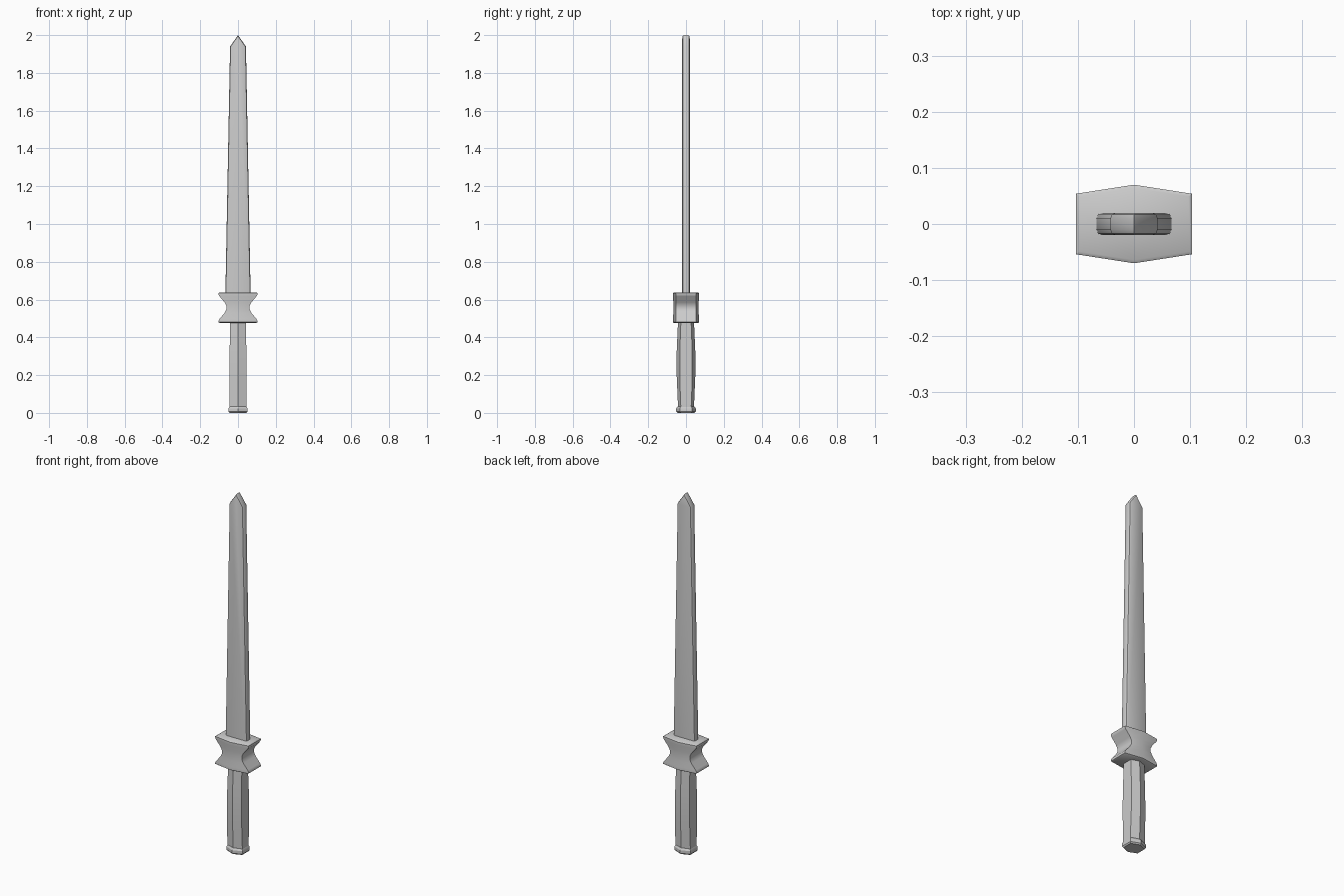
import bpy, bmesh, math

if "Cube" in bpy.data.objects:
    bpy.data.objects.remove(bpy.data.objects["Cube"])


def finish(bm, name, angle=35):
    bmesh.ops.recalc_face_normals(bm, faces=bm.faces)
    mesh = bpy.data.meshes.new(name)
    bm.to_mesh(mesh)
    bm.free()
    obj = bpy.data.objects.new(name, mesh)
    bpy.context.collection.objects.link(obj)
    bpy.ops.object.select_all(action='DESELECT')
    obj.select_set(True)
    bpy.context.view_layer.objects.active = obj
    bpy.ops.object.shade_smooth_by_angle(angle=math.radians(angle))
    return obj


def hex_loft(name, sections, angle=35):
    """Stack hexagons given as (z, half width, corner y, ridge y)."""
    bm = bmesh.new()
    rings = []
    for z, x, c, r in sections:
        pts = [(x, -c), (x, c), (0, r), (-x, c), (-x, -c), (0, -r)]
        rings.append([bm.verts.new((px, py, z)) for px, py in pts])
    for a, b in zip(rings, rings[1:]):
        for i in range(6):
            j = (i + 1) % 6
            bm.faces.new((a[i], a[j], b[j], b[i]))
    bm.faces.new(rings[0])
    bm.faces.new(rings[-1])
    return finish(bm, name, angle)


# Blade: tapered outline, extruded, with rounded long edges
outline = [(-0.067, 0.62), (0.067, 0.62), (0.042, 1.94), (0, 2.0), (-0.042, 1.94)]
bm = bmesh.new()
face = bm.faces.new([bm.verts.new((x, -0.02, z)) for x, z in outline])
ext = bmesh.ops.extrude_face_region(bm, geom=[face])
for v in ext['geom']:
    if isinstance(v, bmesh.types.BMVert):
        v.co.y = 0.02
rim = [e for e in bm.edges
       if abs(e.verts[0].co.y - e.verts[1].co.y) < 1e-4
       and max(v.co.z for v in e.verts) > 0.7]
bmesh.ops.bevel(bm, geom=rim, offset=0.01, segments=2, profile=0.5,
                affect='EDGES', clamp_overlap=True)
finish(bm, "blade")

# Guard: waisted hexagonal block with bevelled rims
half = [(0.081, 0.097, 0.049, 0.064), (0.077, 0.103, 0.054, 0.070),
        (0.069, 0.103, 0.054, 0.070), (0.060, 0.098, 0.054, 0.069),
        (0.028, 0.071, 0.054, 0.067), (0.010, 0.062, 0.054, 0.067)]
mid = 0.557
guard = [(mid - h, *s) for h, *s in half] + [(mid + h, *s) for h, *s in reversed(half)]
hex_loft("guard", guard, 40)

# Grip: hexagonal handle, bulging front to back
hex_loft("grip", [(0.02, 0.046, 0.027, 0.042), (0.10, 0.046, 0.030, 0.045),
                  (0.19, 0.045, 0.033, 0.049), (0.33, 0.044, 0.033, 0.049),
                  (0.42, 0.043, 0.029, 0.045), (0.49, 0.043, 0.027, 0.042)], 30)

# Pommel: thin flared hexagonal cap
hex_loft("pommel", [(0.0, 0.045, 0.027, 0.045), (0.007, 0.050, 0.032, 0.052),
                    (0.024, 0.050, 0.032, 0.052), (0.034, 0.045, 0.028, 0.044)], 30)
